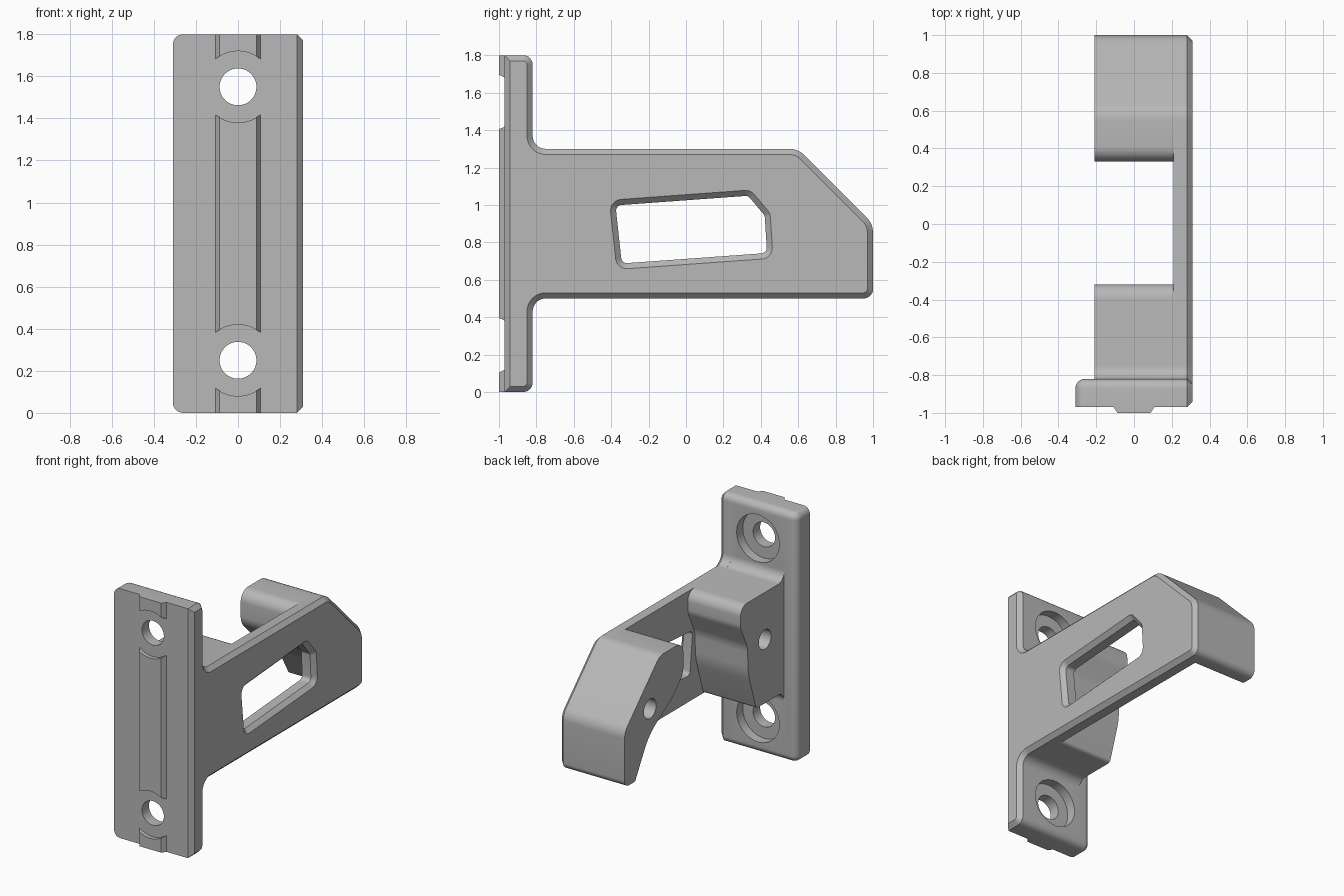
import bpy, bmesh, math
from mathutils import Vector, Matrix

if "Cube" in bpy.data.objects:
    bpy.data.objects.remove(bpy.data.objects["Cube"], do_unlink=True)

grey = bpy.data.materials.new("light_grey")
grey.use_nodes = True
grey.diffuse_color = (0.48, 0.48, 0.48, 1)
grey.node_tree.nodes["Principled BSDF"].inputs["Base Color"].default_value = (0.48, 0.48, 0.48, 1)


def finish(name, bm):
    bmesh.ops.recalc_face_normals(bm, faces=bm.faces)
    mesh = bpy.data.meshes.new(name)
    bm.to_mesh(mesh)
    bm.free()
    mesh.materials.append(grey)
    ob = bpy.data.objects.new(name, mesh)
    bpy.context.collection.objects.link(ob)
    return ob


def rounded(corners, steps=8):
    """Outline in (y, z) from corners (y, z, radius)."""
    out = []
    n = len(corners)
    for i, (y, z, r) in enumerate(corners):
        p = Vector((y, z))
        before, after = corners[i - 1], corners[(i + 1) % n]
        a = Vector(before[:2]) - p
        b = Vector(after[:2]) - p
        if r == 0:
            out.append(p)
            continue
        half = a.angle(b) / 2
        t = min(r / math.tan(half), a.length * (0.49 if before[2] else 0.99),
                b.length * (0.49 if after[2] else 0.99))
        r = t * math.tan(half)
        a.normalize()
        b.normalize()
        centre = p + (a + b).normalized() * (r / math.sin(half))
        start, end = p + a * t - centre, p + b * t - centre
        sweep = math.atan2(start.x * end.y - start.y * end.x, start.dot(end))
        for k in range(steps + 1):
            c, s = math.cos(sweep * k / steps), math.sin(sweep * k / steps)
            out.append(centre + Vector((c * start.x - s * start.y, s * start.x + c * start.y)))
    return out


def inset(points, d):
    """Move a counter-clockwise outline inwards by d."""
    out = []
    for i, p in enumerate(points):
        e1 = (p - points[i - 1]).normalized()
        e2 = (points[(i + 1) % len(points)] - p).normalized()
        n1, n2 = Vector((-e1.y, e1.x)), Vector((-e2.y, e2.x))
        out.append(p + (n1 + n2) * (d / (1 + n1.dot(n2))))
    return out


def loft(name, corners, rings):
    """Solid through rings of (x, inset)."""
    outline = rounded(corners)
    bm = bmesh.new()
    loops = [[bm.verts.new((x, p.x, p.y)) for p in inset(outline, d)] for x, d in rings]
    n = len(outline)
    for lo, hi in zip(loops, loops[1:]):
        for i in range(n):
            j = (i + 1) % n
            bm.faces.new((lo[i], lo[j], hi[j], hi[i]))
    bm.faces.new(loops[0])
    bm.faces.new(loops[-1])
    return finish(name, bm)


def cylinder(axis, centre, radius, length):
    bm = bmesh.new()
    turn = Matrix.Rotation(math.pi / 2, 4, "Y" if axis == "X" else "X")
    bmesh.ops.create_cone(bm, cap_ends=True, segments=48, radius1=radius, radius2=radius,
                          depth=length, matrix=Matrix.Translation(centre) @ turn)
    return finish("cutter", bm)


def cut(ob, *cutters):
    for c in cutters:
        mod = ob.modifiers.new("cut", "BOOLEAN")
        mod.operation = "DIFFERENCE"
        mod.solver = "EXACT"
        mod.object = c
        bpy.context.view_layer.objects.active = ob
        bpy.ops.object.modifier_apply(modifier=mod.name)
        bpy.data.objects.remove(c, do_unlink=True)


def box(lo, hi):
    bm = bmesh.new()
    bmesh.ops.create_cube(bm, size=1)
    for v in bm.verts:
        v.co = [a + (b - a) * (c + 0.5) for a, b, c in zip(lo, hi, v.co)]
    return bm


# Mounting plate, rounded on the back and on its free side
bm = box((-0.31, -0.97, 0), (0.21, -0.82, 1.8))
edges = []
for e in bm.edges:
    mid = (e.verts[0].co + e.verts[1].co) / 2
    back, free = mid.y > -0.83, mid.x < -0.3
    if free and mid.y > -0.96 or back and mid.x < 0.2:
        edges.append(e)
bmesh.ops.bevel(bm, geom=edges, offset=0.05, segments=8, profile=0.5, affect="EDGES")
plate = finish("mounting_plate", bm)

# Arm with chamfered outer edge; its outline includes the plate edge
arm = loft("side_arm", [
    (-0.97, 0, 0), (-0.82, 0, 0.05), (-0.82, 0.5, 0.07), (1, 0.5, 0.05), (1, 0.9, 0.12),
    (0.6, 1.3, 0.12), (-0.82, 1.3, 0.07), (-0.82, 1.8, 0.05), (-0.97, 1.8, 0)],
    [(0.21, 0), (0.28, 0), (0.31, 0.03)])
cut(arm, loft("cutter", [
    (-0.37, 0.655, 0.06), (0.465, 0.715, 0.06), (0.45, 0.955, 0.06),
    (0.345, 1.08, 0.06), (-0.41, 1.025, 0.06)],
    [(0.15, 0.03), (0.28, 0.03), (0.32, -0.01)]))

# Front and rear jaws with blind pin holes
front_jaw = loft("front_jaw", [
    (-0.83, 0.43, 0), (-0.82, 0.43, 0), (-0.82, 0.5, 0.069), (-0.5, 0.5, 0.03),
    (-0.41, 0.78, 0.4), (-0.4, 0.98, 0.2), (-0.32, 1.15, 0.1), (-0.32, 1.3, 0.08),
    (-0.82, 1.3, 0.069), (-0.82, 1.37, 0), (-0.83, 1.37, 0)], [(-0.21, 0), (0.21, 0)])
rear_jaw = loft("rear_jaw", [
    (0.88, 0.5, 0.02), (1, 0.5, 0.05), (1, 0.9, 0.12), (0.6, 1.3, 0.12), (0.33, 1.3, 0.08),
    (0.33, 1.07, 0.12), (0.47, 0.93, 0.3), (0.72, 0.78, 0.4)], [(-0.21, 0), (0.21, 0)])
cut(front_jaw, cylinder("X", (-0.2, -0.6, 0.96), 0.07, 0.6))
cut(rear_jaw, cylinder("X", (-0.2, 0.71, 0.96), 0.07, 0.6))

# Locating rail on the front, interrupted around the screw holes
bm = box((-0.115, -1, 0), (0.115, -0.96, 1.8))
for v in bm.verts:
    if v.co.y < -0.99:
        v.co.x *= 0.76
rail = finish("locating_rail", bm)

# Counterbored screw holes
for z in (0.25, 1.55):
    cut(rail, cylinder("Y", (0, -1, z), 0.17, 0.4))
    cut(plate, cylinder("Y", (0, -0.9, z), 0.0875, 0.4),
        cylinder("Y", (0, -0.79, z), 0.17, 0.2))

for ob in (plate, arm, front_jaw, rear_jaw, rail):
    bpy.ops.object.select_all(action="DESELECT")
    ob.select_set(True)
    bpy.context.view_layer.objects.active = ob
    bpy.ops.object.shade_smooth_by_angle(angle=math.radians(30))
